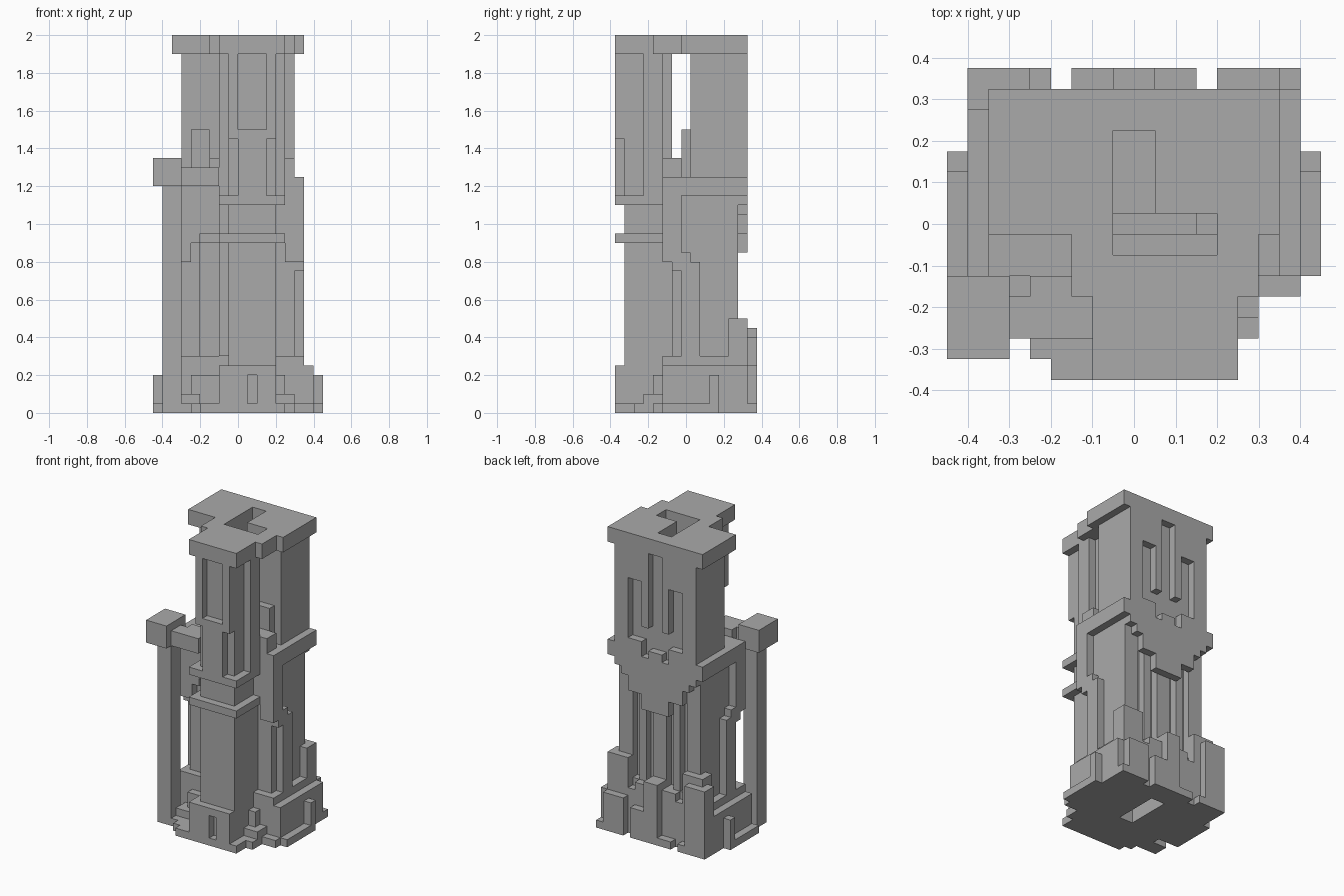
import bpy, bmesh
from mathutils import Vector

UNIT = 0.05                      # size of one building block
cells = {}                       # block position -> part name


def block_range(xs, ys, zs):
    return [(i, j, k) for i in range(*xs) for j in range(*ys) for k in range(*zs)]


def add(part, xs, ys, zs):
    for cell in block_range(xs, ys, zs):
        cells[cell] = part


def cut(xs, ys, zs):
    for cell in block_range(xs, ys, zs):
        cells.pop(cell, None)


def mirrored(xs):
    return (xs, (-xs[1], -xs[0]))


def add_pair(part, xs, ys, zs):
    for side in mirrored(xs):
        add(part, side, ys, zs)


def cut_pair(xs, ys, zs):
    for side in mirrored(xs):
        cut(side, ys, zs)


# Base: plinth, stepped front block and low slabs
add("plinth", (-8, 8), (-3, 6), (0, 5))
add("plinth", (-7, 7), (-3, 6), (5, 6))
add("front_base", (-2, 4), (-8, -3), (0, 5))
add("front_base", (-1, 4), (-7, -3), (5, 6))
cut((1, 2), (-8, -7), (1, 4))
add("front_steps", (-4, 5), (-8, -3), (0, 1))
add("front_steps", (-5, -2), (-7, -3), (0, 1))
add("front_steps", (-6, 6), (-6, -3), (0, 1))
add("front_steps", (-6, -4), (-5, -3), (0, 2))
add("front_steps", (-5, -2), (-4, -3), (0, 4))
add("front_steps", (4, 6), (-5, -3), (0, 2))
add("front_steps", (4, 5), (-4, -3), (0, 4))
add("front_steps", (6, 8), (-4, -3), (0, 1))
add_pair("side_slab", (8, 9), (-3, 3), (0, 1))
add_pair("side_post", (8, 9), (2, 3), (0, 4))

# Rear foot blocks
add_pair("rear_slab", (4, 8), (6, 7), (0, 1))
add("rear_slab", (-3, 3), (6, 7), (0, 1))
add("rear_foot", (4, 7), (6, 7), (0, 5))
add("rear_foot", (-8, -5), (5, 7), (0, 9))
add_pair("rear_corner", (4, 7), (4, 6), (5, 10))
add("rear_foot", (-1, 1), (5, 7), (1, 8))
add_pair("rear_foot", (1, 3), (5, 6), (5, 7))
add("rear_foot", (1, 3), (6, 7), (1, 4))

# Lower body with recessed panels
add("lower_body", (-6, 6), (-2, 5), (6, 25))
cut_pair((2, 4), (-2, -1), (6, 18))
cut_pair((1, 2), (4, 5), (7, 19))
cut_pair((3, 4), (4, 5), (7, 20))

# Ledge, wing panels and side pilasters
add("middle_ledge", (-7, 7), (-3, 6), (23, 25))
add_pair("wing_panel", (5, 7), (-3, -2), (16, 25))
add_pair("wing_panel", (4, 7), (-3, -2), (18, 25))
add_pair("wing_panel", (2, 5), (-3, -2), (19, 25))
add_pair("wing_panel", (6, 7), (-2, -1), (15, 25))
add_pair("side_pilaster", (6, 7), (-1, 1), (6, 16))
add_pair("side_pilaster", (6, 7), (-1, 0), (16, 17))

# Stepped corbel on the rear wall
for half, bottom in ((6, 22), (5, 21), (4, 19), (2, 17)):
    add("rear_corbel", (-half, half), (5, 6), (bottom, 23))

# Upper rear block with three tall niches
add("upper_block", (-6, 6), (0, 6), (25, 38))
cut((-1, 1), (5, 6), (25, 38))
cut_pair((2, 4), (5, 6), (26, 34))
cut_pair((1, 2), (5, 6), (24, 28))

# Front tower with buttresses, ledges and notched corners
add("front_tower", (-1, 4), (-7, -2), (6, 22))
add("front_tower", (-2, -1), (-4, -2), (6, 22))
add("front_tower", (-1, 4), (-8, -2), (22, 38))
add("tower_buttress", (-2, 5), (-5, -3), (22, 38))
add("tower_ledge", (-2, 5), (-8, -2), (18, 19))
add("tower_ledge", (-2, 5), (-8, -2), (22, 23))
cut((0, 3), (-8, -7), (30, 38))
cut((-1, 0), (-8, -7), (23, 29))
cut((3, 4), (-8, -7), (23, 29))

# Roof and the shafts that open through it and the floor
add("bridge_floor", (-3, 6), (-3, -1), (25, 27))
add("roof", (-7, 7), (-1, 6), (38, 40))
add("roof", (-3, 6), (-4, -1), (38, 40))
add("roof", (-2, 5), (-8, -4), (38, 40))
cut((-1, 1), (-2, 4), (27, 40))
cut((1, 4), (-2, 0), (27, 40))
cut((-1, 1), (-2, 4), (0, 20))
add_pair("bridge_block", (3, 5), (-1, 0), (25, 30))

# Free-standing post with cap and crossbar
add("post", (-8, -6), (-6, -4), (0, 24))
add("post_cap", (-9, -6), (-7, -3), (24, 27))
add("crossbar", (-6, -2), (-6, -4), (24, 26))
add("crossbar", (-5, -3), (-4, -3), (24, 26))


def build_part(part, material):
    """Skin the blocks of one part, leaving out faces hidden by neighbours."""
    bm = bmesh.new()
    corners = {}

    def corner(point):
        if point not in corners:
            i, j, k = point
            corners[point] = bm.verts.new(Vector((i, j + 0.5, k)) * UNIT)
        return corners[point]

    for cell in [c for c, name in cells.items() if name == part]:
        for axis in range(3):
            u, v = (axis + 1) % 3, (axis + 2) % 3
            for step in (1, -1):
                beside = list(cell)
                beside[axis] += step
                if tuple(beside) in cells:
                    continue
                ring = []
                for du, dv in ((0, 0), (1, 0), (1, 1), (0, 1))[::step]:
                    point = list(cell)
                    point[axis] += step > 0
                    point[u] += du
                    point[v] += dv
                    ring.append(corner(tuple(point)))
                bm.faces.new(ring)
    bmesh.ops.dissolve_limit(bm, angle_limit=0.01, verts=bm.verts, edges=bm.edges)
    mesh = bpy.data.meshes.new(part)
    bm.to_mesh(mesh)
    bm.free()
    mesh.materials.append(material)
    bpy.context.scene.collection.objects.link(bpy.data.objects.new(part, mesh))


default = bpy.data.objects.get("Cube")
if default:
    bpy.data.objects.remove(default, do_unlink=True)

stone = bpy.data.materials.new("stone_grey")
stone.use_nodes = True
colour = (0.4, 0.4, 0.4, 1)
stone.diffuse_color = colour
stone.node_tree.nodes["Principled BSDF"].inputs["Base Color"].default_value = colour

for part in sorted(set(cells.values())):
    build_part(part, stone)
